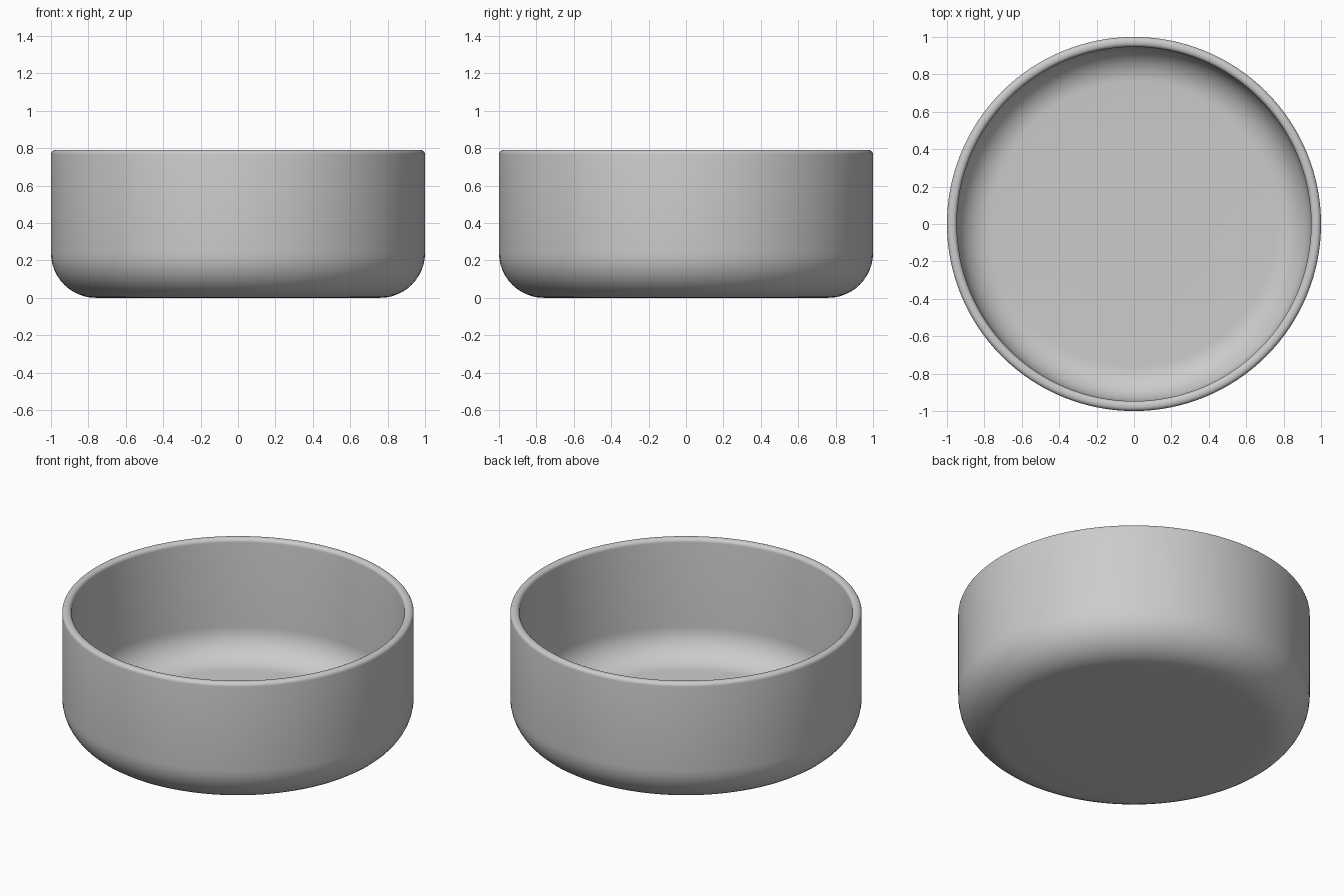
import bpy, bmesh
from math import sin, cos, pi, radians

if "Cube" in bpy.data.objects:
    bpy.data.objects.remove(bpy.data.objects["Cube"])

SEGMENTS = 128
HEIGHT, WALL = 0.79, 0.053


def arc(cx, cz, r, a0, a1, n):
    """Points of a circular arc in the (radius, height) plane."""
    pts = []
    for i in range(n + 1):
        a = radians(a0 + (a1 - a0) * i / n)
        pts.append((cx + r * cos(a), cz + r * sin(a)))
    return pts


# Profile: underside, outer corner, rounded rim, inner corner, floor
corner, lip = 0.24, 0.023
inner = 1 - WALL
profile = [(0.4, 0.0)]
profile += arc(1 - corner, corner, corner, -90, 0, 12)
profile += arc(1 - lip, HEIGHT - lip, lip, 0, 90, 5)
profile += arc(inner + lip, HEIGHT - lip, lip, 90, 180, 5)
profile += arc(inner - (corner - WALL), corner, corner - WALL, 0, -90, 12)
profile += [(0.4, WALL)]

# Revolve the profile into rings, with discs closing both ends
bm = bmesh.new()
rings = [[bm.verts.new((r * cos(2 * pi * s / SEGMENTS), r * sin(2 * pi * s / SEGMENTS), z))
          for s in range(SEGMENTS)] for r, z in profile]
for a, b in zip(rings, rings[1:]):
    for s in range(SEGMENTS):
        t = (s + 1) % SEGMENTS
        bm.faces.new((a[s], a[t], b[t], b[s]))
bm.faces.new(rings[0][::-1])
bm.faces.new(rings[-1])
bmesh.ops.recalc_face_normals(bm, faces=bm.faces[:])

mesh = bpy.data.meshes.new("bowl")
bm.to_mesh(mesh)
bm.free()
bowl = bpy.data.objects.new("bowl", mesh)
bpy.context.collection.objects.link(bowl)

# Smooth shading
bpy.context.view_layer.objects.active = bowl
bowl.select_set(True)
bpy.ops.object.shade_smooth_by_angle(angle=radians(40))
